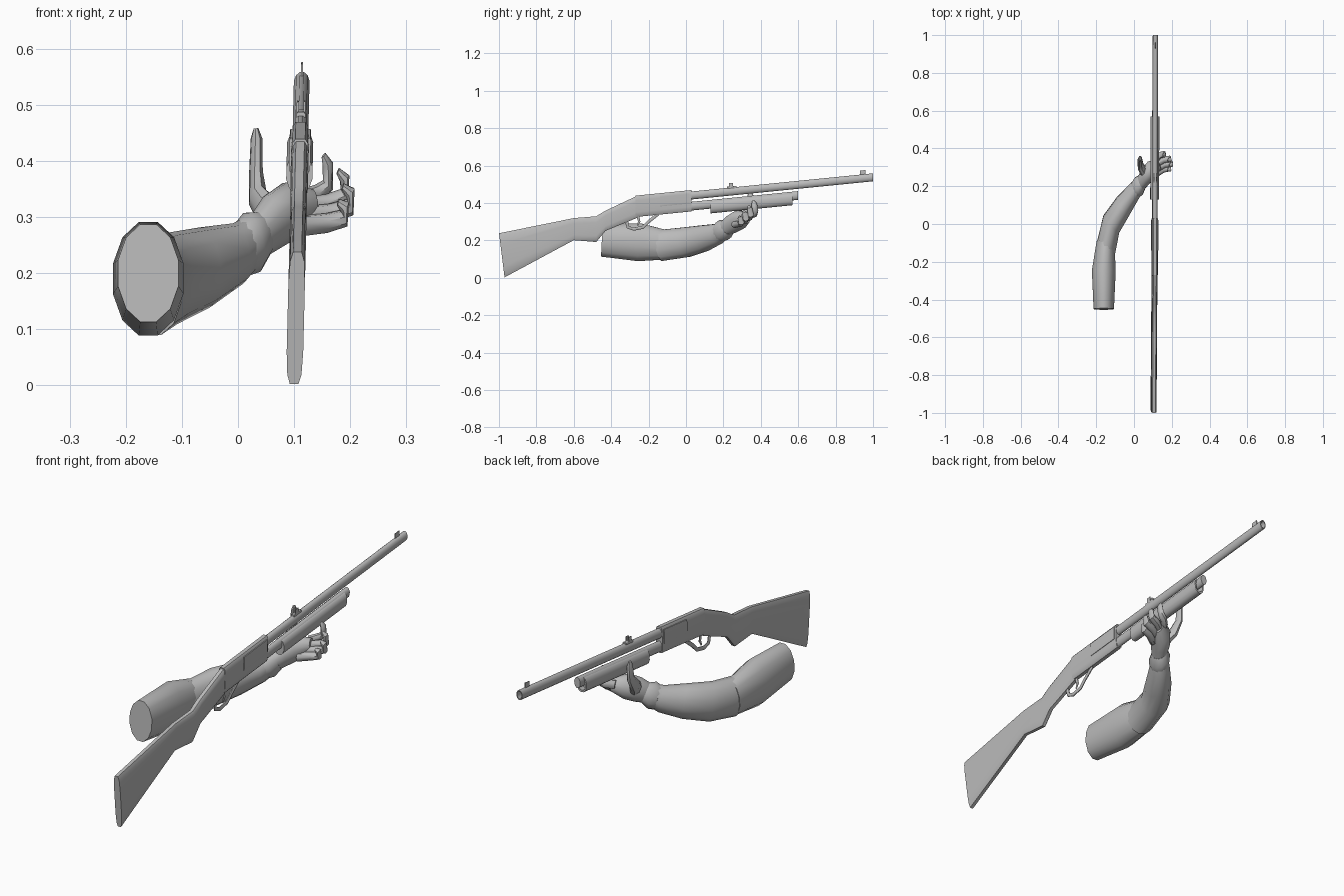
import bpy, bmesh, math
from mathutils import Vector

old_cube = bpy.data.objects.get("Cube")
if old_cube:
    bpy.data.objects.remove(old_cube, do_unlink=True)

grey = bpy.data.materials.new("plain grey")
grey.use_nodes = True
grey.diffuse_color = (0.5, 0.5, 0.5, 1)
grey.node_tree.nodes["Principled BSDF"].inputs["Base Color"].default_value = grey.diffuse_color

SQUASH = 0.62  # every limb is narrower across x


def gun_x(z):
    """Centre plane of the gun, which leans slightly."""
    return 0.1 + z / 40


def bore_z(y):
    """Height of the barrel's centre line, which rises towards the muzzle."""
    return 0.435 + y / 10


def circle(sides):
    """Cosine and sine pairs around a full turn."""
    angles = [math.tau * (i + 0.5) / sides for i in range(sides)]
    return [(math.cos(angle), math.sin(angle)) for angle in angles]


def skin(name, rings):
    """Join equal rings of points into a capped, smoothly shaded solid."""
    bm = bmesh.new()
    loops = [[bm.verts.new(point) for point in ring] for ring in rings]
    for near, far in zip(loops, loops[1:]):
        for i in range(len(near)):
            bm.faces.new((near[i - 1], near[i], far[i], far[i - 1]))
    bm.faces.new(loops[0])
    bm.faces.new(loops[-1])
    bmesh.ops.recalc_face_normals(bm, faces=bm.faces)
    mesh = bpy.data.meshes.new(name)
    bm.to_mesh(mesh)
    bm.free()
    mesh.materials.append(grey)
    part = bpy.data.objects.new(name, mesh)
    bpy.context.collection.objects.link(part)
    bpy.ops.object.select_all(action="DESELECT")
    part.select_set(True)
    bpy.context.view_layer.objects.active = part
    bpy.ops.object.shade_smooth_by_angle(angle=math.radians(45))


def loft(name, stations, power=1, shift=0, slant=0):
    """Gun part through stations of (y, top, bottom, half width).

    A power below one squares the section; slant pushes the rear
    lower edge forwards.
    """
    def bend(value):
        return math.copysign(abs(value) ** power, value)

    rings = []
    for index, (y, top, bottom, half) in enumerate(stations):
        ring = []
        for c, s in circle(12):
            low = (1 - bend(s)) / 2
            z = top + (bottom - top) * low
            forward = slant * low if index == 0 else 0
            ring.append((gun_x(z) + shift + half * bend(c), y + forward, z))
        rings.append(ring)
    skin(name, rings)


def rod(name, rear, front, offset, tall, half, bore=0, **shape):
    """Straight gun part parallel to the barrel, with an optional bore depth."""
    def station(y, scale):
        z = bore_z(y) + offset
        return (y, z + tall * scale, z - tall * scale, half * scale)

    stations = [station(rear, 1), station(front, 1)]
    if bore:
        stations += [station(front, 0.75), station(front - bore, 0.75)]
    loft(name, stations, **shape)


def tube(name, points, radii, sides=8):
    """Limb along a path, with one radius per point, squashed across x."""
    path = [Vector((x / SQUASH, y, z)) for x, y, z in points]
    side = Vector((1, 0, 0))
    rings = []
    for i, (centre, radius) in enumerate(zip(path, radii)):
        along = path[min(i + 1, len(path) - 1)] - path[max(i - 1, 0)]
        along.normalize()
        side = (side - along * side.dot(along)).normalized()
        up = along.cross(side)
        ring = [centre + (side * c + up * s) * radius for c, s in circle(sides)]
        rings.append([(p.x * SQUASH, p.y, p.z) for p in ring])
    skin(name, rings)


def gun_path(points):
    """Place (y, z) points on the centre plane of the gun."""
    return [(gun_x(z), y, z) for y, z in points]


# Stock with a slanted butt and a pistol grip
STOCK_HALF = 0.015
profile = [(-1, 0.24, 0), (-0.6, 0.32, 0.2), (-0.48, 0.33, 0.19),
           (-0.43, 0.36, 0.25), (-0.26, 0.44, 0.32)]
loft("stock", [(*row, STOCK_HALF) for row in profile], power=0.5, slant=0.03)

# Receiver with raised side panels
rod("receiver", -0.27, 0.03, -0.026, 0.058, 0.016, power=0.45)
for label, sign in (("left", 1), ("right", -1)):
    rod(label + "_receiver_panel", -0.14, 0.02, -0.01, 0.03, 0.003,
        power=0.3, shift=sign * 0.016)

# Barrel with an open muzzle, magazine tube and sliding fore-end
rod("barrel", 0, 1, 0.002, 0.022, 0.0145, bore=0.05)
rod("magazine_tube", 0, 0.6, -0.055, 0.024, 0.015)
rod("fore_end", 0.13, 0.57, -0.07, 0.035, 0.024, bore=0.03, power=0.85)

# Sights
rod("rear_sight_base", 0.22, 0.27, 0.02, 0.01, 0.008, power=0.4)
for label, sign in (("left", 1), ("right", -1)):
    rod(label + "_rear_sight_leaf", 0.23, 0.25, 0.03, 0.018, 0.002,
        power=0.3, shift=sign * 0.006)
rod("front_sight", 0.93, 0.96, 0.03, 0.015, 0.002, power=0.3)

# Trigger and its guard
guard = gun_path([(-0.32, 0.31), (-0.31, 0.27), (-0.28, 0.26),
                  (-0.23, 0.27), (-0.2, 0.3), (-0.15, 0.34)])
tube("trigger_guard", guard, [0.009] * len(guard))
tube("trigger", gun_path([(-0.26, 0.34), (-0.25, 0.3), (-0.26, 0.28)]),
     [0.008, 0.007, 0.004])

# Sleeved arm, bent at the elbow
tube("upper_arm",
     [(-0.16, -0.45, 0.2), (-0.16, -0.25, 0.19), (-0.15, -0.1, 0.175)],
     [0.09, 0.105, 0.08], sides=12)
tube("forearm",
     [(-0.15, -0.135, 0.173), (-0.12, 0, 0.19), (-0.06, 0.09, 0.21),
      (0, 0.17, 0.235), (0.03, 0.205, 0.26)],
     [0.086, 0.083, 0.073, 0.056, 0.046], sides=12)
tube("glove_cuff", [(0.005, 0.18, 0.24), (0.025, 0.2, 0.255), (0.045, 0.225, 0.27)],
     [0.05, 0.058, 0.043], sides=12)

# Gloved hand under the fore-end
tube("palm",
     [(0.035, 0.21, 0.264), (0.06, 0.25, 0.29), (0.09, 0.285, 0.31), (0.135, 0.32, 0.32)],
     [0.042, 0.052, 0.054, 0.03], sides=12)

# Fingers step back and down from the index finger, each curling upwards
finger_reach = {"index": 0.05, "middle": 0.08, "ring": 0.09, "little": 0.08}
for step, (label, reach) in enumerate(finger_reach.items()):
    root = Vector((0.11, 0.335 - step / 40, 0.33 - step / 65))
    curl = 0.08 - step / 80
    bends = [(0, 0, 0), (reach * 0.6, 0.03, curl / 8), (reach, 0.035, curl / 3),
             (reach, 0.03, curl * 0.8), (reach * 0.85, 0.025, curl)]
    tube(label + "_finger", [root + Vector(bend) for bend in bends],
         [0.019, 0.018, 0.017, 0.015, 0.007])

# Thumb standing up beside the gun
tube("thumb",
     [(0.06, 0.265, 0.3), (0.035, 0.305, 0.335), (0.032, 0.34, 0.38),
      (0.033, 0.345, 0.44), (0.032, 0.345, 0.458)],
     [0.036, 0.028, 0.02, 0.017, 0.007])
